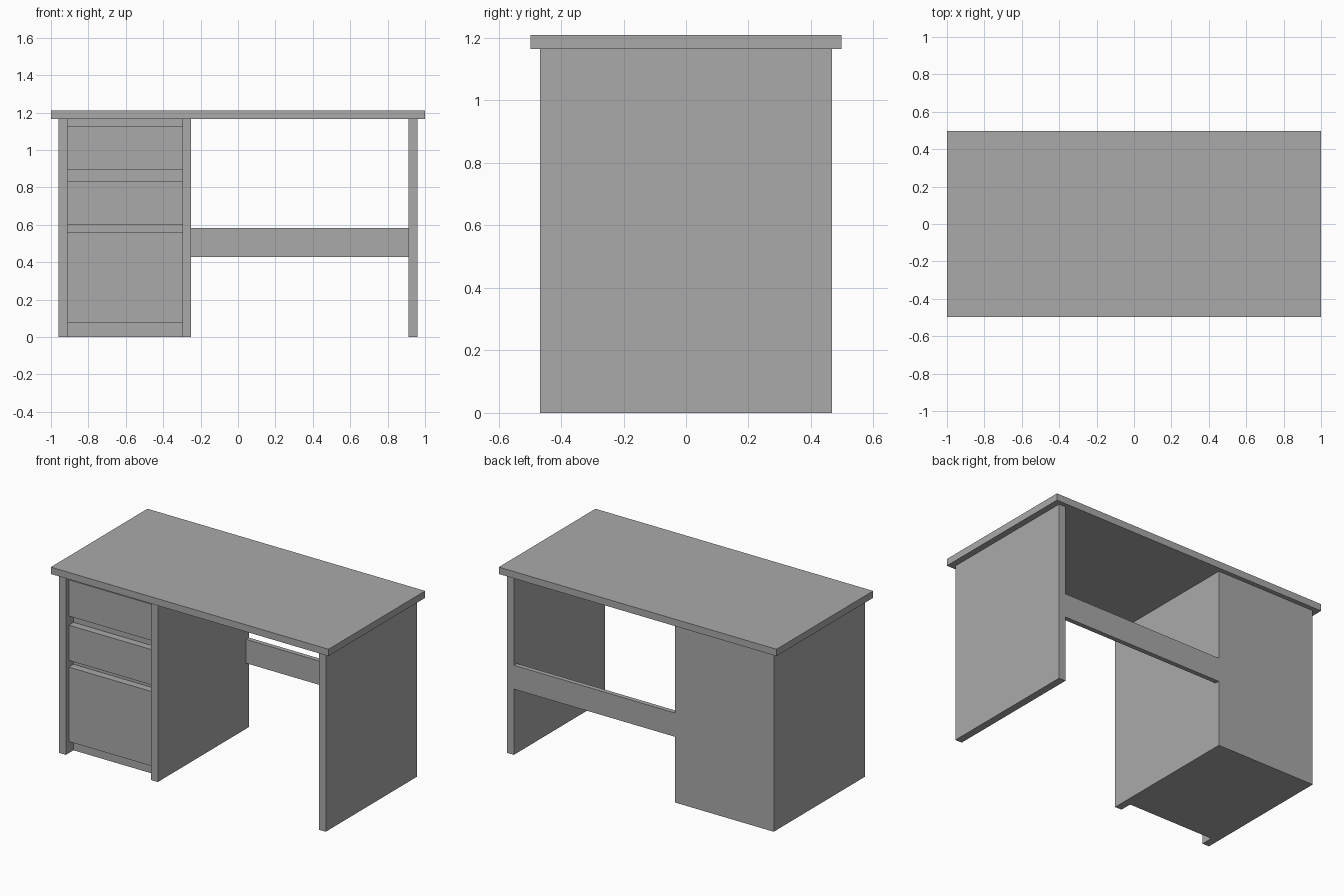
import bpy

# Remove the default cube
cube = bpy.data.objects.get("Cube")
if cube:
    bpy.data.objects.remove(cube, do_unlink=True)

# Single flat grey
grey = bpy.data.materials.new("plain_grey")
grey.use_nodes = True
COLOR = (0.4, 0.4, 0.4, 1)
grey.diffuse_color = COLOR
grey.node_tree.nodes["Principled BSDF"].inputs["Base Color"].default_value = COLOR


def box(name, x, y, z):
    """Flat-shaded box spanning the given (min, max) ranges."""
    bpy.ops.mesh.primitive_cube_add(size=1)
    ob = bpy.context.object
    ob.name = ob.data.name = name
    spans = (x, y, z)
    for v in ob.data.vertices:
        v.co = [s[1] if c > 0 else s[0] for c, s in zip(v.co, spans)]
    ob.data.materials.append(grey)
    return ob


UNDER = 1.165          # underside of the desktop
DEPTH = 0.468          # half depth of the panels
THICK = 0.048          # panel thickness
OUTER = 0.96           # outer face of the end panels
INNER = -0.25          # inner face of the drawer pedestal
FACE = -DEPTH + 0.03   # front plane of the drawers
BODY = FACE + THICK    # front plane of the pedestal body

# Desktop
box("desktop", (-1, 1), (-0.497, 0.497), (UNDER, 1.21))

# Upright panels
for name, left in (("pedestal_outer_panel", -OUTER),
                   ("pedestal_inner_panel", INNER - THICK),
                   ("end_panel", OUTER - THICK)):
    box(name, (left, left + THICK), (-DEPTH, DEPTH), (0, UNDER))

# Pedestal body between its two panels
bay = (-OUTER + THICK, INNER - THICK)
box("pedestal_body", bay, (BODY, DEPTH), (0, UNDER))

# Drawer fronts standing proud of the body
for name, z in (("bottom_drawer", (0.075, 0.56)),
                ("middle_drawer", (0.603, 0.833)),
                ("top_drawer", (0.892, 1.128))):
    box(name, bay, (FACE, BODY), z)

# Rear stretcher rail across the knee space
box("rear_rail", (INNER, OUTER - THICK), (DEPTH - 0.03, DEPTH), (0.428, 0.583))
